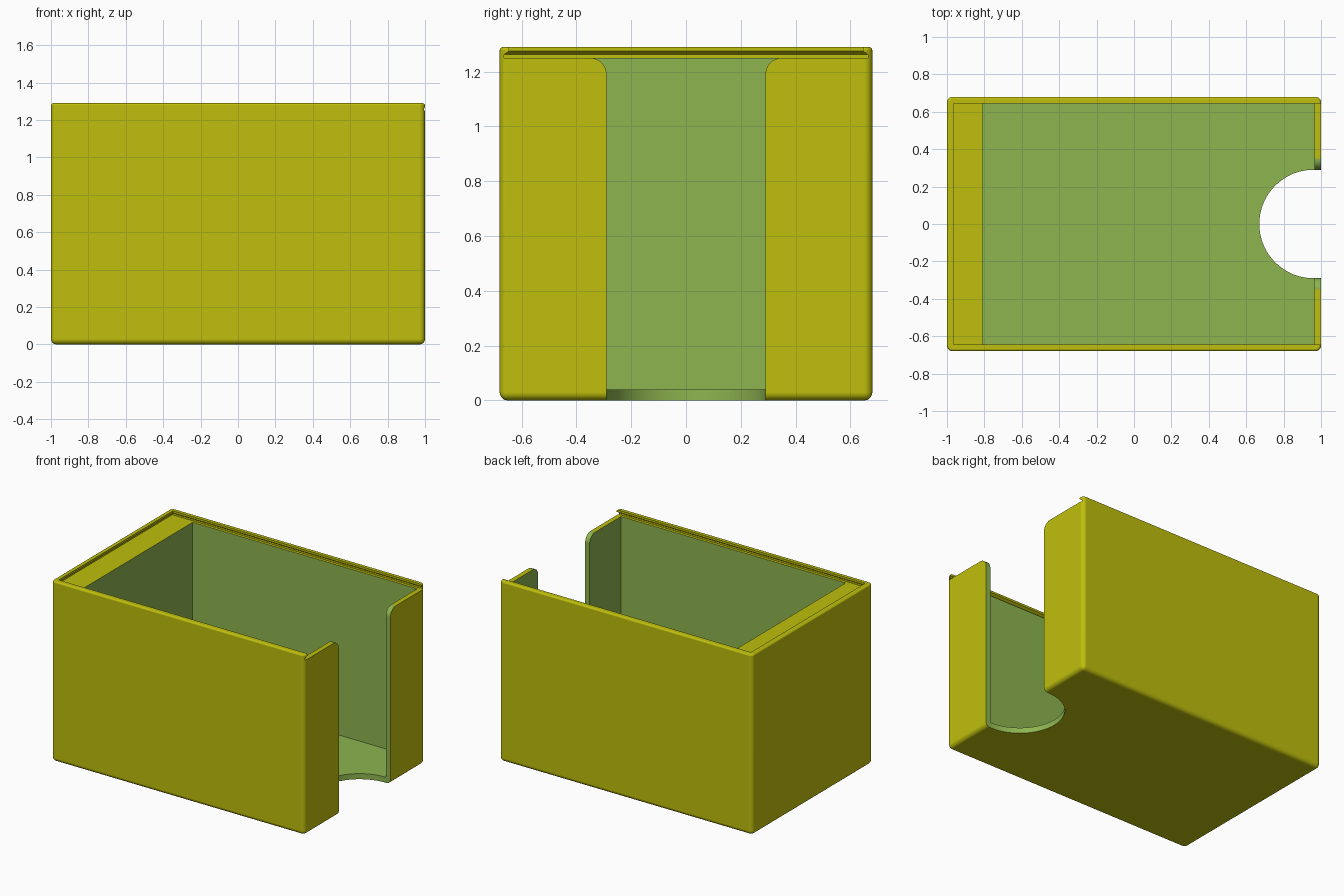
import bpy, bmesh, math

old = bpy.data.objects.get("Cube")
if old:
    bpy.data.objects.remove(old, do_unlink=True)


def material(name, rgb):
    m = bpy.data.materials.new(name)
    m.use_nodes = True
    m.diffuse_color = (*rgb, 1)
    m.node_tree.nodes["Principled BSDF"].inputs["Base Color"].default_value = (*rgb, 1)
    return m


YELLOW = material("yellow", (0.52, 0.52, 0.004))
GREEN = material("green", (0.27, 0.46, 0.08))

HALF_X, HALF_Y, HEIGHT = 1.0, 0.68, 1.29
LEDGE = 1.25          # height of the sliding lid ledge
SLOT = 0.29           # half width of the thumb slot
FLARE = 0.06          # rounding at the top of the slot


def loft(name, rings, mat):
    """Closed solid through a stack of matching point rings."""
    bm = bmesh.new()
    rows = [[bm.verts.new(p) for p in ring] for ring in rings]
    n = len(rows[0])
    for a, b in zip(rows, rows[1:]):
        for i in range(n):
            j = (i + 1) % n
            bm.faces.new((a[i], a[j], b[j], b[i]))
    bm.faces.new(rows[0][::-1])
    bm.faces.new(rows[-1])
    bmesh.ops.recalc_face_normals(bm, faces=bm.faces[:])
    me = bpy.data.meshes.new(name)
    bm.to_mesh(me)
    bm.free()
    me.materials.append(mat)
    ob = bpy.data.objects.new(name, me)
    bpy.context.collection.objects.link(ob)
    return ob


def rect(x0, x1, y, z):
    return [(x0, -y, z), (x1, -y, z), (x1, y, z), (x0, y, z)]


# Outer shell block with rounded edges
box = loft("box", [rect(-HALF_X, HALF_X, HALF_Y, z) for z in (0, HEIGHT)], YELLOW)
box.data.materials.append(GREEN)
bm = bmesh.new()
bm.from_mesh(box.data)
top = lambda e: all(v.co.z > 1 for v in e.verts)
bmesh.ops.bevel(bm, geom=[e for e in bm.edges if not top(e)], offset=0.03,
                segments=5, profile=0.5, affect='EDGES')
rim = [e for e in bm.edges if all(v.co.z > HEIGHT - 0.001 for v in e.verts)]
bmesh.ops.bevel(bm, geom=rim, offset=0.013, segments=4, profile=0.5, affect='EDGES')
bm.to_mesh(box.data)
bm.free()

# Undercut groove for the sliding lid, open at the slot end
steps = [(LEDGE, 0.02), (1.262, 0.02), (1.275, 0), (1.4, 0)]
groove = loft("lid_groove_cutter",
              [rect(-0.965 - d, 1.1, 0.645 + d, z) for z, d in steps], YELLOW)

# Inner compartment
pocket = loft("compartment_cutter",
              [rect(-0.81, 0.965, 0.645, z) for z in (0.04, LEDGE + 0.006)], GREEN)

# Round thumb notch in the floor
circle = [(0.96 + SLOT * math.cos(math.tau * i / 64), SLOT * math.sin(math.tau * i / 64))
          for i in range(64)]
notch = loft("floor_notch_cutter",
             [[(x, y, z) for x, y in circle] for z in (-0.1, 0.5)], GREEN)

# Tall slot in the end wall, flaring out at the top
side = [(SLOT, -0.1)]
for i in range(9):
    a = math.pi / 2 * i / 8
    side.append((SLOT + FLARE * (1 - math.cos(a)), LEDGE - FLARE * (1 - math.sin(a))))
side.append((SLOT + FLARE, LEDGE + 0.006))
outline = side + [(-y, z) for y, z in reversed(side)]
slot = loft("end_slot_cutter",
            [[(x, y, z) for y, z in outline] for x in (0.96, 1.2)], GREEN)

bpy.ops.object.select_all(action='DESELECT')
box.select_set(True)
bpy.context.view_layer.objects.active = box
for cutter in (groove, pocket, notch, slot):
    cutter.hide_render = True
    mod = box.modifiers.new("cut", 'BOOLEAN')
    mod.operation = 'DIFFERENCE'
    mod.solver = 'EXACT'
    mod.material_mode = 'TRANSFER'
    mod.object = cutter
    bpy.ops.object.modifier_apply(modifier=mod.name)
    bpy.data.objects.remove(cutter, do_unlink=True)

# Smooth rounded edges, crisp flat walls
bpy.ops.object.shade_smooth_by_angle(angle=math.radians(35))
normals = box.modifiers.new("weighted_normals", 'WEIGHTED_NORMAL')
normals.keep_sharp = True
